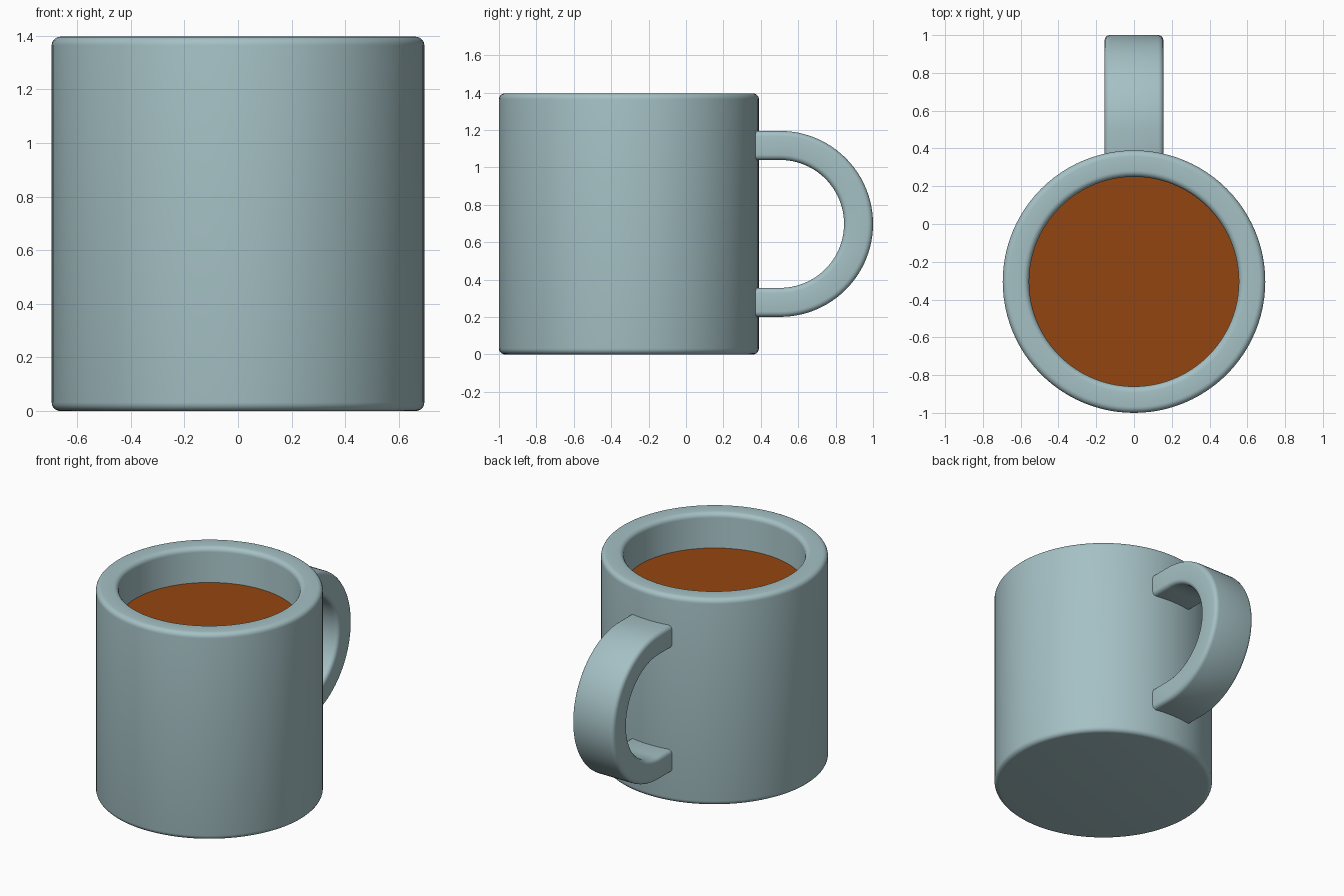
import bpy, bmesh, math

if "Cube" in bpy.data.objects:
    bpy.data.objects.remove(bpy.data.objects["Cube"])

CY = -0.305          # cup axis in y
R_OUT, R_IN, H = 0.695, 0.555, 1.396
FIL = 0.032          # edge rounding


def material(name, rgb):
    m = bpy.data.materials.new(name)
    m.diffuse_color = (*rgb, 1)
    m.use_nodes = True
    m.node_tree.nodes["Principled BSDF"].inputs["Base Color"].default_value = m.diffuse_color
    return m


def make_object(name, bm, mat):
    bmesh.ops.recalc_face_normals(bm, faces=bm.faces[:])
    me = bpy.data.meshes.new(name)
    bm.to_mesh(me)
    bm.free()
    me.materials.append(mat)
    ob = bpy.data.objects.new(name, me)
    bpy.context.collection.objects.link(ob)
    return ob


def smooth(ob, angle=35):
    bpy.ops.object.select_all(action='DESELECT')
    ob.select_set(True)
    bpy.context.view_layer.objects.active = ob
    bpy.ops.object.shade_smooth_by_angle(angle=math.radians(angle))


def fillet(cx, cz, r, a0, a1, n=5):
    return [(cx + r * math.cos(math.radians(a0 + (a1 - a0) * i / n)),
             cz + r * math.sin(math.radians(a0 + (a1 - a0) * i / n))) for i in range(n + 1)]


ceramic = material("blue grey ceramic", (0.375, 0.53, 0.555))
coffee_mat = material("brown coffee", (0.295, 0.060, 0.005))

# Cup: revolved profile with rounded foot and rim
profile = [(0, 0)]
profile += fillet(R_OUT - FIL, FIL, FIL, -90, 0)
profile += fillet(R_OUT - FIL, H - FIL, FIL, 0, 90)
profile += fillet(R_IN + FIL, H - FIL, FIL, 90, 180)
profile += fillet(R_IN - FIL, 0.14 + FIL, FIL, 0, -90)
profile += [(0, 0.14)]
bm = bmesh.new()
vs = [bm.verts.new((r, CY, z)) for r, z in profile]
es = [bm.edges.new(p) for p in zip(vs, vs[1:])]
bmesh.ops.spin(bm, geom=vs + es, cent=(0, CY, 0), axis=(0, 0, 1),
               angle=math.tau, steps=96, use_duplicate=False)
for v in bm.verts:
    v.co.x = v.co.x
# shift so the profile radius is measured from the cup axis, then weld the seam
bmesh.ops.remove_doubles(bm, verts=bm.verts[:], dist=1e-4)
smooth(make_object("cup", bm, ceramic))

# Coffee surface
bm = bmesh.new()
bmesh.ops.create_circle(bm, cap_ends=True, segments=96, radius=R_IN + 0.004)
bmesh.ops.translate(bm, verts=bm.verts[:], vec=(0, CY, 1.16))
coffee = make_object("coffee", bm, coffee_mat)
if coffee.data.polygons[0].normal.z < 0:
    coffee.data.flip_normals()

# Handle: D-shaped band with rounded edges, its ends buried in the cup wall
HY, HZ, HR, HT, HW = 0.503, 0.698, 0.497, 0.155, 0.156


def outline(r, n=48):
    arc = [(HY + r * math.cos(a), HZ + r * math.sin(a))
           for a in (math.pi * (0.5 - i / n) for i in range(n + 1))]
    return [(0.32, HZ + r)] + arc + [(0.32, HZ - r)]


bm = bmesh.new()
rings = [[bm.verts.new((x, y, z)) for x, (y, z) in zip(xs, pts)]
         for xs, pts in [([s * HW] * 60, outline(r))
                         for s, r in ((-1, HR), (1, HR), (1, HR - HT), (-1, HR - HT))]]
for k in range(4):
    a, b = rings[k], rings[(k + 1) % 4]
    for i in range(len(a) - 1):
        bm.faces.new((a[i], a[i + 1], b[i + 1], b[i]))
for end in (0, -1):
    bm.faces.new([ring[end] for ring in rings])
handle = make_object("handle", bm, ceramic)
bevel = handle.modifiers.new("rounded edges", 'BEVEL')
bevel.width = 0.028
bevel.segments = 4
bevel.limit_method = 'ANGLE'
bevel.angle_limit = math.radians(40)
smooth(handle, 60)
for p in handle.data.polygons:
    p.use_smooth = True
# keep the rounded edges smooth after bevelling
for name in ("sharp_edge",):
    attr = handle.data.attributes.get(name)
    if attr:
        handle.data.attributes.remove(attr)
